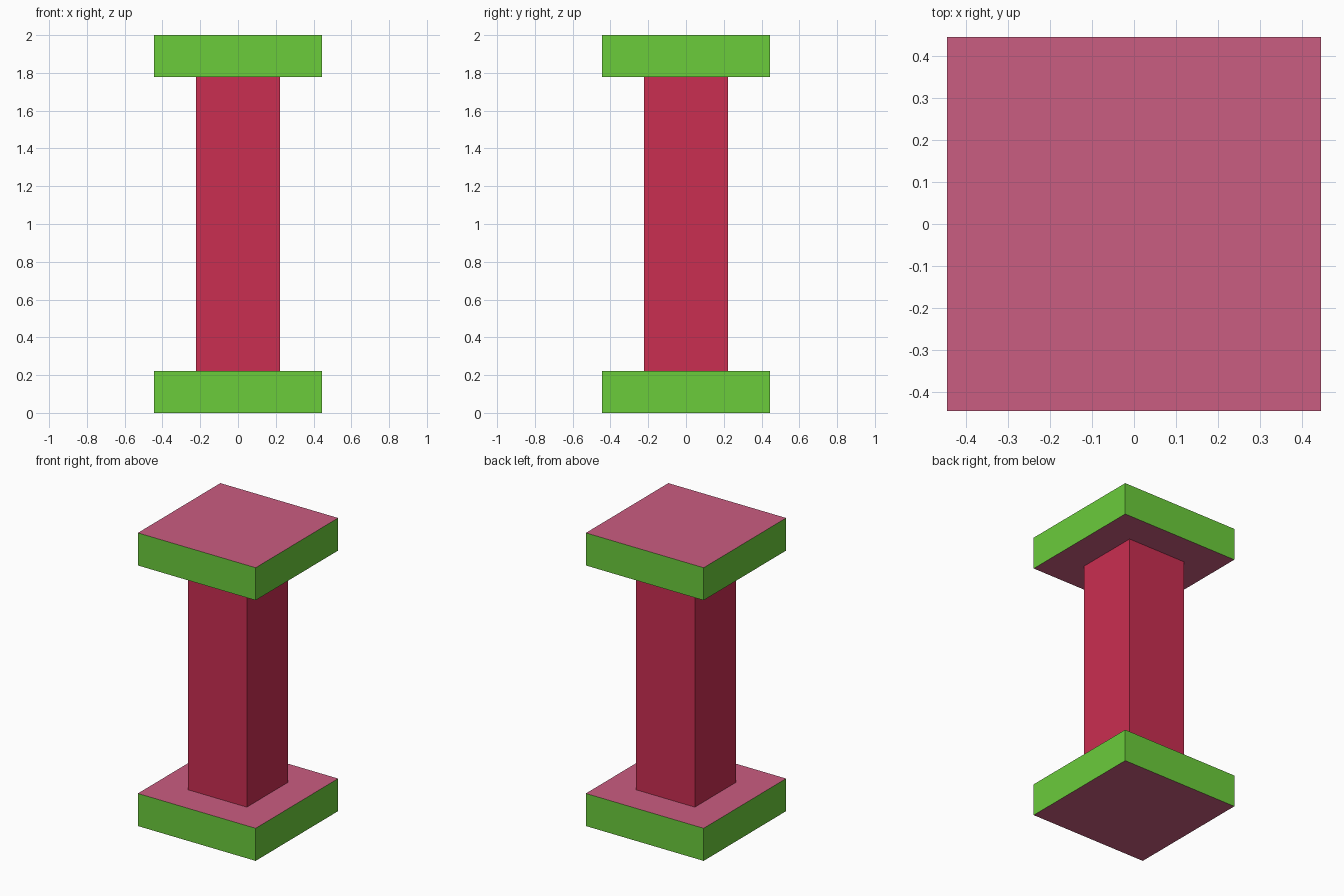
import bpy, bmesh
from mathutils import Matrix

if "Cube" in bpy.data.objects:
    bpy.data.objects.remove(bpy.data.objects["Cube"])


def material(name, rgb):
    # sRGB 0-255 to linear
    lin = [((c / 255 + 0.055) / 1.055) ** 2.4 if c > 10 else c / 255 / 12.92 for c in rgb]
    m = bpy.data.materials.new(name)
    m.diffuse_color = (*lin, 1)
    m.use_nodes = True
    m.node_tree.nodes["Principled BSDF"].inputs["Base Color"].default_value = m.diffuse_color
    return m


green = material("green", (107, 204, 59))
pink = material("pink", (202, 93, 129))
red = material("red", (202, 46, 81))


def box(name, width, z0, z1, side, cap):
    bm = bmesh.new()
    bmesh.ops.create_cube(bm, size=1, matrix=Matrix.Translation((0, 0, (z0 + z1) / 2))
                          @ Matrix.Diagonal((width, width, z1 - z0, 1)))
    bm.normal_update()
    for f in bm.faces:  # top and bottom faces take the cap colour
        f.material_index = 1 if abs(f.normal.z) > 0.5 else 0
    me = bpy.data.meshes.new(name)
    bm.to_mesh(me)
    bm.free()
    me.materials.append(side)
    me.materials.append(cap)
    ob = bpy.data.objects.new(name, me)
    bpy.context.collection.objects.link(ob)


U = 2 / 9  # slab thickness, also half the shaft width

# Square slabs at both ends, joined by a square shaft
box("base_slab", 4 * U, 0, U, green, pink)
box("shaft", 2 * U, U, 2 - U, red, red)
box("top_slab", 4 * U, 2 - U, 2, green, pink)
